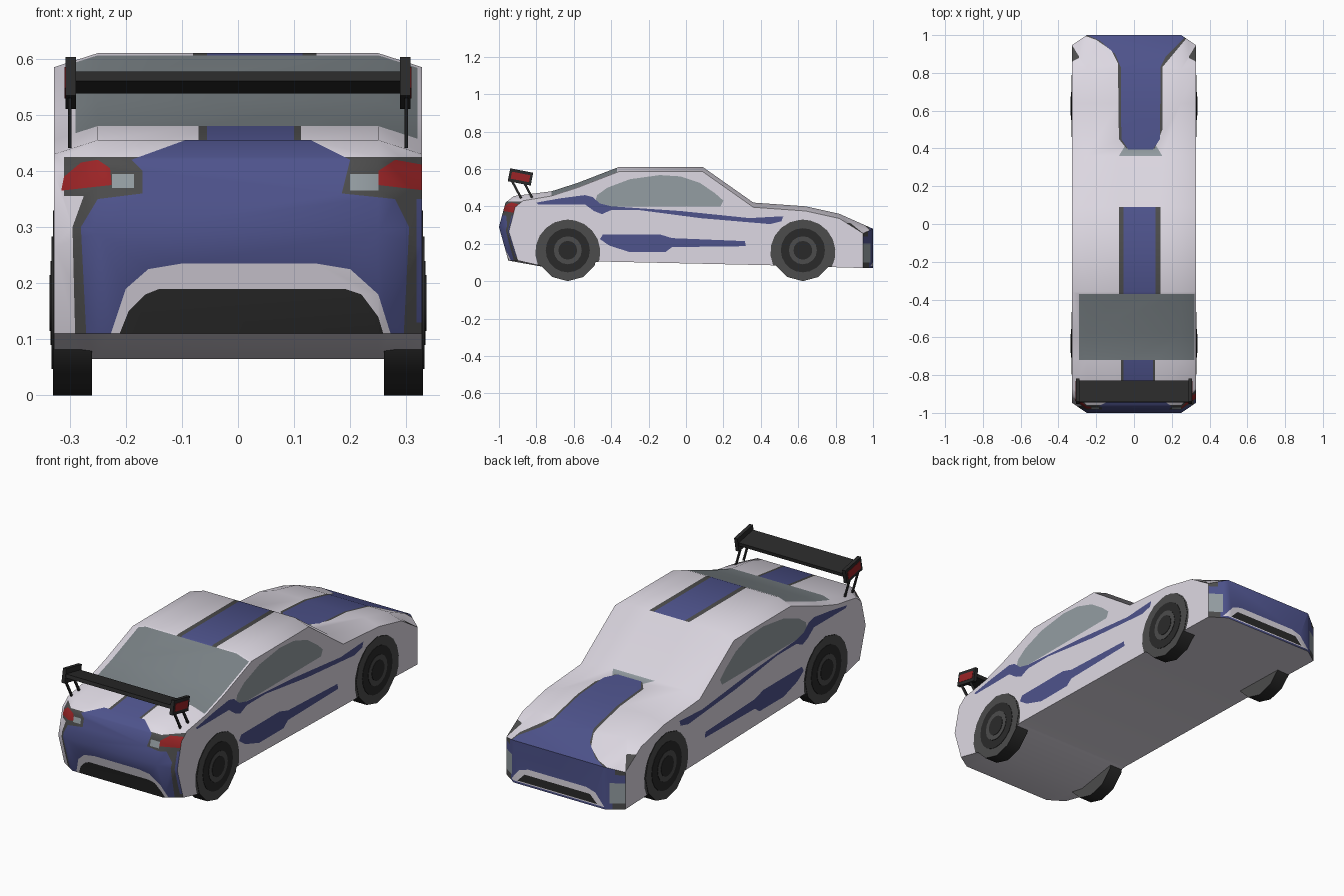
import bpy, bmesh, math
from mathutils import Vector, Matrix

if "Cube" in bpy.data.objects:
    bpy.data.objects.remove(bpy.data.objects["Cube"])


def lin(c):
    c /= 255
    return c / 12.92 if c <= 0.04045 else ((c + 0.055) / 1.055) ** 2.4


COLOURS = {"white": (222, 217, 227), "blue": (78, 83, 140), "glass": (148, 157, 162),
           "rear_glass": (122, 130, 134), "dark_grey": (76, 76, 76),
           "black": (42, 42, 42), "red": (155, 36, 38)}
MATS, INDEX = [], {}
for i, (n, rgb) in enumerate(COLOURS.items()):
    m = bpy.data.materials.new(n)
    m.diffuse_color = (*[lin(c) for c in rgb], 1)
    m.use_nodes = True
    m.node_tree.nodes["Principled BSDF"].inputs["Base Color"].default_value = m.diffuse_color
    MATS.append(m)
    INDEX[n] = i


def finish(name, bm, smooth=None):
    me = bpy.data.meshes.new(name)
    bm.to_mesh(me)
    bm.free()
    ob = bpy.data.objects.new(name, me)
    bpy.context.collection.objects.link(ob)
    for m in MATS:
        me.materials.append(m)
    if smooth:
        bpy.ops.object.select_all(action='DESELECT')
        ob.select_set(True)
        bpy.context.view_layer.objects.active = ob
        bpy.ops.object.shade_smooth_by_angle(angle=math.radians(smooth))
    return ob


def inside(p, poly):
    hit = False
    for (x1, y1), (x2, y2) in zip(poly, poly[1:] + poly[:1]):
        if (y1 > p[1]) != (y2 > p[1]) and p[0] < x1 + (p[1] - y1) * (x2 - x1) / (y2 - y1):
            hit = not hit
    return hit


# Projection directions: the two axes of the flat drawing, and which faces take it
VIEWS = {"side": (1, 2, lambda n: abs(n.x) > 0.7),
         "rear": (0, 2, lambda n: n.y < -0.45),
         "nose": (0, 2, lambda n: n.y > 0.5),
         "top": (0, 1, lambda n: n.z > 0.5 and -0.45 <= n.y <= 0.5)}


def paint(bm, view, colour, poly):
    """Cut a flat outline into the facing faces and colour what lies inside."""
    a, b, facing = VIEWS[view]
    us, vs = [p[0] for p in poly], [p[1] for p in poly]
    lo, hi = (min(us), min(vs)), (max(us), max(vs))

    def region():
        bm.normal_update()
        out = []
        for f in bm.faces:
            if facing(f.normal):
                u, v = [k.co[a] for k in f.verts], [k.co[b] for k in f.verts]
                if max(u) > lo[0] and min(u) < hi[0] and max(v) > lo[1] and min(v) < hi[1]:
                    c = f.calc_center_median()
                    out.append((f, (c[a], c[b])))
        return out

    def cut(p, q, boxed):
        fs = [f for f, c in region()
              if not boxed or (lo[0] < c[0] < hi[0] and lo[1] < c[1] < hi[1])]
        geom = set(fs) | {e for f in fs for e in f.edges} | {v for f in fs for v in f.verts}
        co, no = Vector((0, 0, 0)), Vector((0, 0, 0))
        co[a], co[b] = p
        no[a], no[b] = q[1] - p[1], p[0] - q[0]
        if fs and no.length > 1e-6:
            bmesh.ops.bisect_plane(bm, geom=list(geom), dist=1e-5, plane_co=co,
                                   plane_no=no.normalized())

    box = [lo, (hi[0], lo[1]), hi, (lo[0], hi[1])]
    for p, q in zip(box, box[1:] + box[:1]):
        cut(p, q, False)
    for p, q in zip(poly, poly[1:] + poly[:1]):
        cut(p, q, True)
    for f, c in region():
        if inside(c, poly):
            f.material_index = INDEX[colour]


def rect(x1, y1, x2, y2):
    return [(x1, y1), (x2, y1), (x2, y2), (x1, y2)]


def circle(cy, cz, r, n=20):
    return [(cy + r * math.cos(2 * math.pi * k / n + 0.1),
             cz + r * math.sin(2 * math.pi * k / n + 0.1)) for k in range(n)]


# Body: side profile (y, z) with softened outer edges
PROFILE = [(-.95, .11), (-1, .29), (-.965, .42), (-.92, .455), (-.72, .48), (-.58, .525),
           (-.36, .61), (.09, .61), (.36, .42), (.64, .40), (.82, .36), (1, .28),
           (1, .07), (.45, .085), (-.46, .105), (-.7, .065)]
bm = bmesh.new()
loops = []
for x, edge in ((-.328, True), (-.25, False), (.25, False), (.328, True)):
    loops.append([bm.verts.new((x, y * (.947 if edge and abs(y) > .9 else 1),
                                z - (.025 if edge and z > .25 else 0))) for y, z in PROFILE])
N = len(PROFILE)
for l1, l2 in zip(loops, loops[1:]):
    for k in range(N):
        bm.faces.new((l1[k], l1[(k + 1) % N], l2[(k + 1) % N], l2[k]))
bm.faces.new(loops[0])
bm.faces.new(loops[-1])
bmesh.ops.triangulate(bm, faces=bm.faces[:])
bmesh.ops.recalc_face_normals(bm, faces=bm.faces[:])

# Side paint: windows, two stripes and wheel arches
WHEELS = {"rear": -.632, "front": .625}
paint(bm, "side", "glass", [(-.49, .41), (-.475, .46), (-.42, .50), (-.30, .545), (-.14, .567),
      (-.03, .56), (.075, .525), (.155, .47), (.2, .43), (.185, .4), (-.46, .4)])
paint(bm, "side", "blue", [(-.8, .42), (-.67, .443), (-.54, .46), (-.5, .45), (-.46, .415),
      (-.4, .4), (-.03, .375), (.34, .337), (.52, .347), (.51, .32), (.45, .305), (.075, .337),
      (-.25, .38), (-.4, .38), (-.45, .358), (-.49, .374), (-.54, .41), (-.79, .41)])
paint(bm, "side", "blue", [(-.46, .225), (-.444, .25), (-.14, .25), (-.075, .23), (.315, .214),
      (.32, .187), (-.075, .182), (-.11, .155), (-.3, .155), (-.41, .19)])
for cy in WHEELS.values():
    paint(bm, "side", "dark_grey", circle(cy, .155, .174))

# Top paint: windscreen, rear window and centre stripe with dark borders
paint(bm, "top", "glass", [(-.28, .14), (-.24, .09), (.28, .09), (.32, .13), (.32, .31),
      (.28, .35), (.15, .36), (.12, .41), (-.05, .41), (-.08, .36), (-.22, .35), (-.28, .3)])
paint(bm, "top", "rear_glass", rect(-.29, -.72, .32, -.37))
paint(bm, "top", "dark_grey", [(-.3, 1.01), (-.2, .975), (-.12, .92), (-.085, .85), (-.08, .45),
      (-.04, .4), (.11, .4), (.15, .5), (.15, .83), (.3, 1.01)])
paint(bm, "top", "blue", [(-.27, 1.01), (-.18, .97), (-.1, .9), (-.07, .83), (-.067, .45),
      (-.03, .395), (.1, .395), (.138, .45), (.14, .83), (.17, .89), (.29, 1.01)])
paint(bm, "top", "dark_grey", rect(-.08, -.37, .14, .09))
paint(bm, "top", "blue", rect(-.055, -.37, .115, .09))
paint(bm, "top", "dark_grey", rect(-.07, -.93, .112, -.72))
paint(bm, "top", "blue", rect(-.055, -.93, .1, -.72))

# Rear paint: blue panel, lamps and lower grille
paint(bm, "rear", "dark_grey", [(-.29, .1), (-.295, .3), (-.275, .355), (.34, .355), (.34, .1)])
for x1, x2 in ((-.31, -.16), (.18, .34)):
    paint(bm, "rear", "dark_grey", rect(x1, .355, x2, .425))
paint(bm, "rear", "blue", [(-.27, .1), (-.28, .3), (-.25, .35), (-.17, .36), (-.17, .4),
      (-.19, .42), (-.08, .46), (.12, .46), (.2, .42), (.185, .36), (.28, .35), (.305, .3),
      (.295, .1)])
paint(bm, "rear", "blue", rect(.318, .13, .34, .35))
paint(bm, "rear", "glass", rect(-.225, .37, -.185, .395))
paint(bm, "rear", "glass", rect(.2, .365, .25, .395))
paint(bm, "rear", "red", [(-.315, .365), (-.31, .39), (-.28, .415), (-.25, .42), (-.228, .405),
      (-.225, .375)])
paint(bm, "rear", "red", [(.25, .375), (.335, .365), (.335, .41), (.28, .42), (.25, .4)])
paint(bm, "rear", "white", [(-.23, .1), (-.2, .19), (-.16, .225), (-.1, .235), (.14, .235),
      (.2, .225), (.25, .18), (.275, .1)])
paint(bm, "rear", "black", [(-.215, .1), (-.195, .15), (-.165, .18), (-.14, .19), (.19, .19),
      (.22, .18), (.25, .14), (.262, .1)])

# Nose paint: blue face, corner lamps and slim grille
paint(bm, "nose", "blue", rect(-.34, .06, .34, .3))
for s in (-1, 1):
    for colour, z1, z2, x in (("dark_grey", .24, .31, .29), ("glass", .1, .2, .27),
                              ("dark_grey", .06, .1, .28)):
        paint(bm, "nose", colour, rect(min(s * x, s * .34), z1, max(s * x, s * .34), z2))
paint(bm, "nose", "white", [(-.25, .08), (-.2, .14), (-.15, .155), (.17, .155), (.22, .14),
      (.27, .08)])
paint(bm, "nose", "black", [(-.21, .085), (-.17, .125), (.19, .125), (.23, .085)])
bmesh.ops.dissolve_limit(bm, angle_limit=.005, verts=bm.verts[:], edges=bm.edges[:],
                         delimit={'MATERIAL'})
finish("car_body", bm, 40)


# Wheels: low tyre with flat rim discs on the outside
def disc(bm, s, x1, x2, cy, r, colour, n):
    mat = Matrix.Translation((s * (x1 + x2) / 2, cy, .165)) @ Matrix.Rotation(math.pi / 2, 4, 'Y')
    old = set(bm.faces)
    bmesh.ops.create_cone(bm, cap_ends=True, segments=n, radius1=r, radius2=r,
                          depth=x2 - x1, matrix=mat)
    bm.normal_update()
    for f in set(bm.faces) - old:
        f.material_index = INDEX[colour if abs(f.normal.x) > .5 else "black"]


for place, cy in WHEELS.items():
    for s, side in ((-1, "left"), (1, "right")):
        bm = bmesh.new()
        disc(bm, s, .26, .330, cy, .165, "dark_grey", 12)
        disc(bm, s, .30, .332, cy, .118, "black", 20)
        disc(bm, s, .30, .334, cy, .075, "dark_grey", 16)
        disc(bm, s, .30, .336, cy, .05, "black", 16)
        finish(f"{place}_{side}_wheel", bm, 40)


# Rear wing: blade, end plates with red panels, thin struts
def box(name, loc, size, rot, colour):
    bm = bmesh.new()
    bmesh.ops.create_cube(bm, size=1, matrix=Matrix.Translation(loc)
                          @ Matrix.Rotation(rot, 4, 'X') @ Matrix.Diagonal((*size, 1)))
    for f in bm.faces:
        f.material_index = INDEX[colour]
    finish(name, bm)


box("wing_blade", (0, -.887, .558), (.59, .115, .018), -.19, "black")
for s, side in ((-1, "left"), (1, "right")):
    box(f"wing_end_plate_{side}", (s * .298, -.885, .557), (.018, .125, .07), -.19, "black")
    box(f"wing_red_panel_{side}", (s * .306, -.885, .557), (.006, .1, .038), -.19, "red")
    for k, y in enumerate((-.905, -.845)):
        box(f"wing_strut_{side}_{k + 1}", (s * .3, y, .488), (.006, .012, .1), .49, "black")
